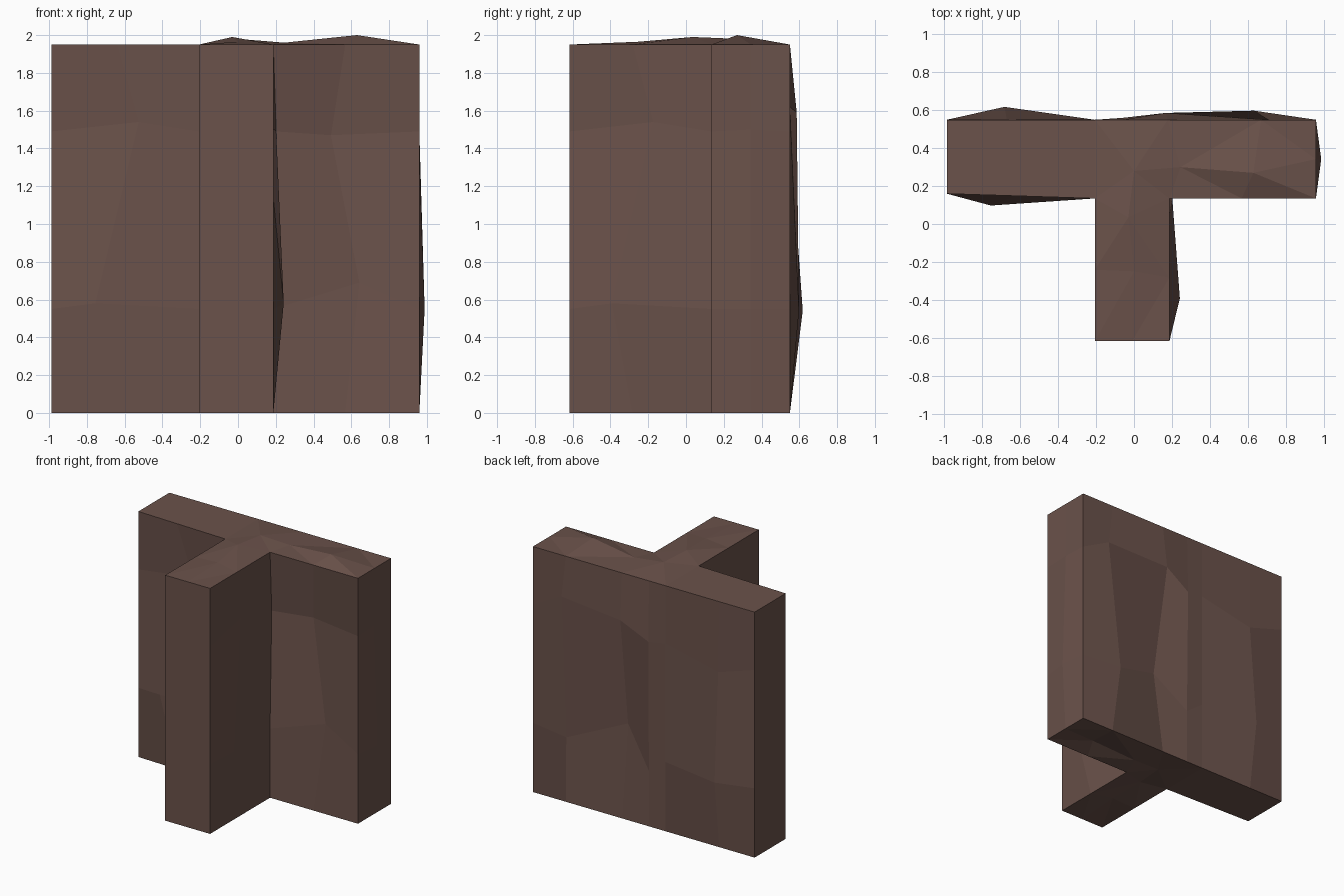
import bpy, bmesh
from mathutils import Vector
from mathutils.geometry import delaunay_2d_cdt

if "Cube" in bpy.data.objects:
    bpy.data.objects.remove(bpy.data.objects["Cube"])

H = 1.95
# T-shaped footprint, counter-clockwise seen from above
corners = [(-.988, .16), (-.207, .135), (-.207, -.618), (.187, -.618), (.187, .135),
           (.96, .135), (.96, .55), (-.207, .55), (-.988, .55)]
# Small (x, y) shifts of corner edges at the (low, high) rows
shifts = {1: ((0, .03), (0, 0)), 4: ((0, 0), (.015, 0))}

# Inner columns per side: (position along side, z, outward bulge), low then high
chipped = [((.30, .58, .055), (.59, 1.54, -.04))]
plain = [((.5, .55, 0), (.5, 1.5, 0))]
sides = [
    chipped, plain, plain, chipped,
    [((.59, .69, -.045), (.395, 1.47, -.11))],
    [((.5, .55, .028), (.5, 1.5, -.003))],
    [((.28, .54, .048), (.215, 1.62, 0)),
     ((.66, .715, -.094), (.68, 1.59, .036)),
     ((.873, .44, 0), (.875, 1.47, .01))],
    [((.61, .54, .068), (.595, 1.39, .005))],
    plain,
]

bm = bmesh.new()


def column(points):
    return [bm.verts.new(p) for p in points]


# Walk round the footprint, making one four-vertex column at a time
columns = []
for i, side in enumerate(sides):
    a = Vector(corners[i])
    b = Vector(corners[(i + 1) % len(corners)])
    d = b - a
    n = Vector((d.y, -d.x)).normalized()
    s, t = shifts.get(i, ((0, 0), (0, 0)))
    columns.append(column([(a.x, a.y, 0), (a.x + s[0], a.y + s[1], .55),
                           (a.x + t[0], a.y + t[1], 1.49), (a.x, a.y, H)]))
    for low, high in side:
        foot = a + d * (low[0] + high[0]) / 2
        lo = a + d * low[0] + n * low[2]
        hi = a + d * high[0] + n * high[2]
        columns.append(column([(foot.x, foot.y, 0), (lo.x, lo.y, low[1]),
                               (hi.x, hi.y, high[1]), (foot.x, foot.y, H)]))

# Uneven wall faces
count = len(columns)
for i in range(count):
    p, q = columns[i], columns[(i + 1) % count]
    for r in range(3):
        bm.faces.new((p[r], q[r], q[r + 1], p[r + 1]))


def cap(row, z, lumps):
    """Fill one end of the wall, with a few raised points inside the rim."""
    verts = [c[row] for c in columns]
    verts += [bm.verts.new((x, y, z + h)) for x, y, h in lumps]
    flat = [Vector((v.co.x, v.co.y)) for v in verts]
    edges = [(i, (i + 1) % count) for i in range(count)]
    result = delaunay_2d_cdt(flat, edges, [], 1, 1e-5)
    for tri in result[2]:
        bm.faces.new([verts[result[3][k][0]] for k in tri])


# Gently raised top and hollowed underside
lumps = [(-.03, .035, .04), (.63, .27, .05), (0, -.25, .015),
         (0, .28, .03), (.245, .3, .01)]
cap(3, H, lumps)
cap(0, 0, lumps)

bmesh.ops.recalc_face_normals(bm, faces=bm.faces[:])
mesh = bpy.data.meshes.new("t_wall")
bm.to_mesh(mesh)
bm.free()

# Brown earth colour
brown = bpy.data.materials.new("brown")
brown.diffuse_color = (.145, .084, .069, 1)
brown.use_nodes = True
brown.node_tree.nodes["Principled BSDF"].inputs["Base Color"].default_value = brown.diffuse_color
mesh.materials.append(brown)
bpy.context.collection.objects.link(bpy.data.objects.new("t_wall", mesh))
